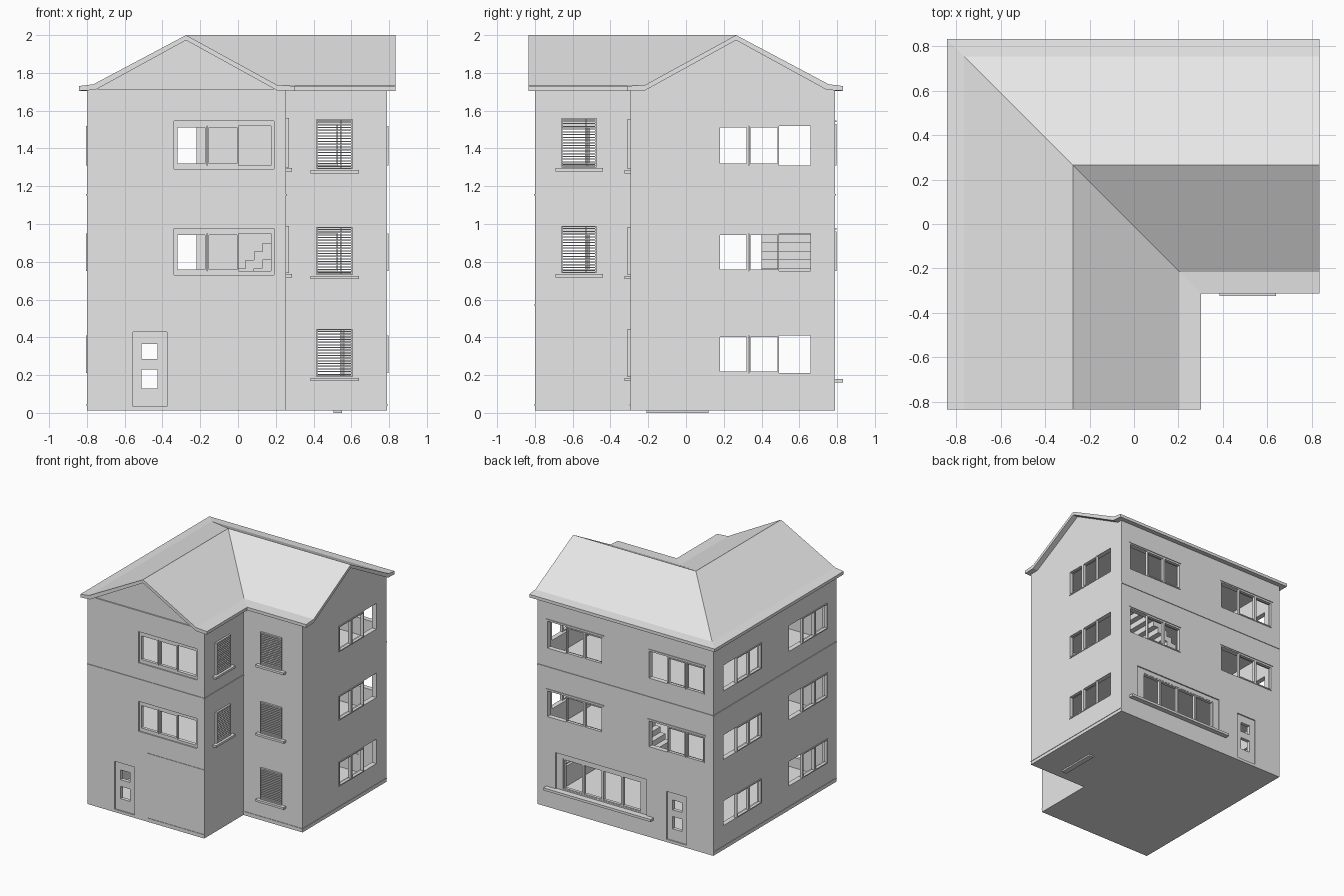
import bpy, bmesh
from mathutils import Vector

cube = bpy.data.objects.get("Cube")
if cube:
    bpy.data.objects.remove(cube, do_unlink=True)

grey = bpy.data.materials.new("light grey")
grey.use_nodes = True
grey.diffuse_color = (0.8, 0.8, 0.8, 1)
grey.node_tree.nodes["Principled BSDF"].inputs["Base Color"].default_value = (0.8, 0.8, 0.8, 1)

# Wall planes: running axis, plane position, outward sign
WALLS = {
    "front": ("x", -0.80, -1), "back": ("x", 0.79, 1),
    "west": ("y", -0.80, -1), "east": ("y", 0.79, 1),
    "wing_side": ("y", 0.255, 1), "set_back": ("x", -0.295, -1),
}
FLOORS = [(0.21, 0.41), (0.75, 0.95), (1.31, 1.52)]
parts = {}


def make_object(name, bm):
    bmesh.ops.recalc_face_normals(bm, faces=bm.faces)
    mesh = bpy.data.meshes.new(name)
    bm.to_mesh(mesh)
    bm.free()
    mesh.materials.append(grey)
    obj = bpy.data.objects.new(name, mesh)
    bpy.context.scene.collection.objects.link(obj)
    return obj


def box(part, x0, x1, y0, y1, z0, z1):
    bm = parts.setdefault(part, bmesh.new()) if part not in parts else parts[part]
    verts = bmesh.ops.create_cube(bm, size=1)["verts"]
    for v in verts:
        v.co = Vector((x1 if v.co.x > 0 else x0, y1 if v.co.y > 0 else y0,
                       z1 if v.co.z > 0 else z0))


def wall_box(part, wall, u0, u1, z0, z1, d0, d1):
    """Box on a wall; d is the distance outward from the wall plane."""
    axis, pos, sign = WALLS[wall]
    a, b = sorted((pos + sign * d0, pos + sign * d1))
    if axis == "x":
        box(part, u0, u1, a, b, z0, z1)
    else:
        box(part, a, b, u0, u1, z0, z1)


def l_prism(name, inset, z0, z1):
    w, e, nx, ny = -0.8 + inset, 0.79 - inset, 0.255 - inset, -0.295 + inset
    bm = bmesh.new()
    plan = [(w, w), (nx, w), (nx, ny), (e, ny), (e, e), (w, e)]
    face = bm.faces.new([bm.verts.new((x, y, z0)) for x, y in plan])
    top = bmesh.ops.extrude_face_region(bm, geom=[face])["geom"]
    for v in top:
        if isinstance(v, bmesh.types.BMVert):
            v.co.z = z1
    return make_object(name, bm)


def l_sweep(name, profile, reach):
    """Sweep a closed (offset, height) profile round the mitred corner."""
    cx, cy = -0.275, 0.265
    bm = bmesh.new()
    rings = [[bm.verts.new(p) for p in ring] for ring in (
        [(cx + d, -reach, z) for d, z in profile],
        [(cx + d, cy - d, z) for d, z in profile],
        [(reach, cy - d, z) for d, z in profile])]
    n = len(profile)
    for a, b in zip(rings, rings[1:]):
        for i in range(n):
            j = (i + 1) % n
            bm.faces.new((a[i], a[j], b[j], b[i]))
    bm.faces.new(rings[0])
    bm.faces.new(rings[2])
    return make_object(name, bm)


def sash(wall, u0, u1, z0, z1, d0, d1, t=0.009):
    part = "window_frames"
    wall_box(part, wall, u0, u0 + t, z0, z1, d0, d1)
    wall_box(part, wall, u1 - t, u1, z0, z1, d0, d1)
    wall_box(part, wall, u0 + t, u1 - t, z0, z0 + t, d0, d1)
    wall_box(part, wall, u0 + t, u1 - t, z1 - t, z1, d0, d1)


def window(wall, u0, u1, z0, z1, panes=3, framed=2, out=0.006):
    wall_box("openings", wall, u0, u1, z0, z1, -0.07, 0.03)
    step = (u1 - u0) / panes
    for i in range(framed):
        sash(wall, u0 + i * step, u0 + (i + 1) * step - 0.003, z0, z1, out - 0.025, out)


def shutter(wall, u0, u1, z0, z1):
    wall_box("openings", wall, u0, u1, z0, z1, -0.07, 0.03)
    sash(wall, u0, u1, z0, z1, -0.01, 0.015, 0.007)
    wall_box("window_frames", wall, u0 + 0.125, u0 + 0.132, z0, z1, -0.02, -0.012)
    count = round((z1 - z0) / 0.0145)
    for i in range(1, count):
        z = z0 + (z1 - z0) * i / count
        wall_box("shutter_slats", wall, u0 + 0.007, u1 - 0.007, z - 0.003, z + 0.003, -0.005, 0.011)
    wall_box("window_sills", wall, u0 - 0.03, u1 + 0.035, z0 - 0.022, z0 - 0.004, 0, 0.03)


# Sliding windows on every storey
for i, (z0, z1) in enumerate(FLOORS):
    window("east", 0.17, 0.66, z0, z1)
    window("west", 0.17, 0.66, z0, z1)
    window("west", -0.68, -0.19, z0, z1)
    shutter("set_back", 0.415, 0.605, z0 - 0.02, z1 + 0.035)
    if i:
        shutter("wing_side", -0.66, -0.475, z0 - 0.01, z1 + 0.04)
        window("front", -0.33, 0.175, z0, z1, out=-0.01)
        wall_box("recesses", "front", -0.34, 0.19, z0 - 0.02, z1 + 0.025, -0.01, 0.04)
        for u in (-0.72, 0.2):
            window("back", u, u + 0.5, z0, z1 + 0.01)
            wall_box("window_sills", "back", u - 0.01, u + 0.51, z1 + 0.02, z1 + 0.028, 0, 0.006)

# Wide ground-floor window at the back with its sill
window("back", -0.14, 0.565, 0.19, 0.44, panes=4, framed=4, out=-0.012)
wall_box("recesses", "back", -0.195, 0.627, 0.18, 0.475, -0.01, 0.04)
wall_box("window_sills", "back", -0.26, 0.71, 0.16, 0.18, 0, 0.04)

# Recessed doors with two square lights
for wall in ("front", "back"):
    wall_box("recesses", wall, -0.557, -0.377, 0.035, 0.427, -0.01, 0.04)
    for z0, z1 in ((0.13, 0.23), (0.285, 0.365)):
        wall_box("openings", wall, -0.51, -0.425, z0, z1, -0.07, 0.03)

# Storey bands and plinth lines
for wall, u0, u1 in (("front", -0.8, 0.255), ("wing_side", -0.8, -0.295),
                     ("west", -0.8, 0.79), ("back", -0.8, 0.79)):
    wall_box("storey_band", wall, u0, u1, 1.15, 1.16, 0, 0.005)
wall_box("storey_band", "front", -0.265, 0.255, 0.568, 0.574, 0, 0.004)
for wall, u0, u1 in (("front", -0.25, 0.255), ("set_back", 0.255, 0.79),
                     ("east", -0.295, 0.79), ("west", -0.8, 0.79)):
    wall_box("plinth_line", wall, u0, u1, 0.038, 0.044, 0, 0.004)

# Interior stairs and the foot plate under the floor
for i in range(12):
    x, z = -0.14 + 0.045 * i, 0.585 + 0.045 * i
    box("stairs", x, x + 0.09, 0.4, 0.66, z, z + 0.045)
box("foot_plate", 0.505, 0.55, -0.21, 0.12, 0, 0.016)

made = {name: make_object(name, bm) for name, bm in parts.items()}

# Hollow walls with windows cut through
walls = l_prism("walls", 0, 0.012, 1.715)
cutters = [l_prism("cavity", 0.04, 0.045, 1.69), made["openings"], made["recesses"]]
for cutter in cutters:
    cutter.hide_render = True
    mod = walls.modifiers.new(cutter.name, "BOOLEAN")
    mod.operation = "DIFFERENCE"
    mod.solver = "EXACT"
    mod.object = cutter
bpy.context.view_layer.update()
cut = bpy.data.meshes.new_from_object(walls.evaluated_get(bpy.context.evaluated_depsgraph_get()))
walls.modifiers.clear()
walls.data = cut
for cutter in cutters:
    bpy.data.objects.remove(cutter, do_unlink=True)

# Storey floors
l_prism("first_floor", 0.035, 0.555, 0.585)
l_prism("second_floor", 0.035, 1.14, 1.17)

# Gable ends and attic, then the roof with flared eaves
l_sweep("attic", [(-0.52, 1.70), (-0.47, 1.72), (0, 1.978), (0.465, 1.72), (0.525, 1.70)], 0.79)
l_sweep("roof", [(-0.567, 1.73), (-0.49, 1.74), (0, 2.0), (0.48, 1.737), (0.577, 1.73),
                 (0.577, 1.705), (0.48, 1.708), (0, 1.973), (-0.48, 1.71), (-0.567, 1.705)], 0.835)
